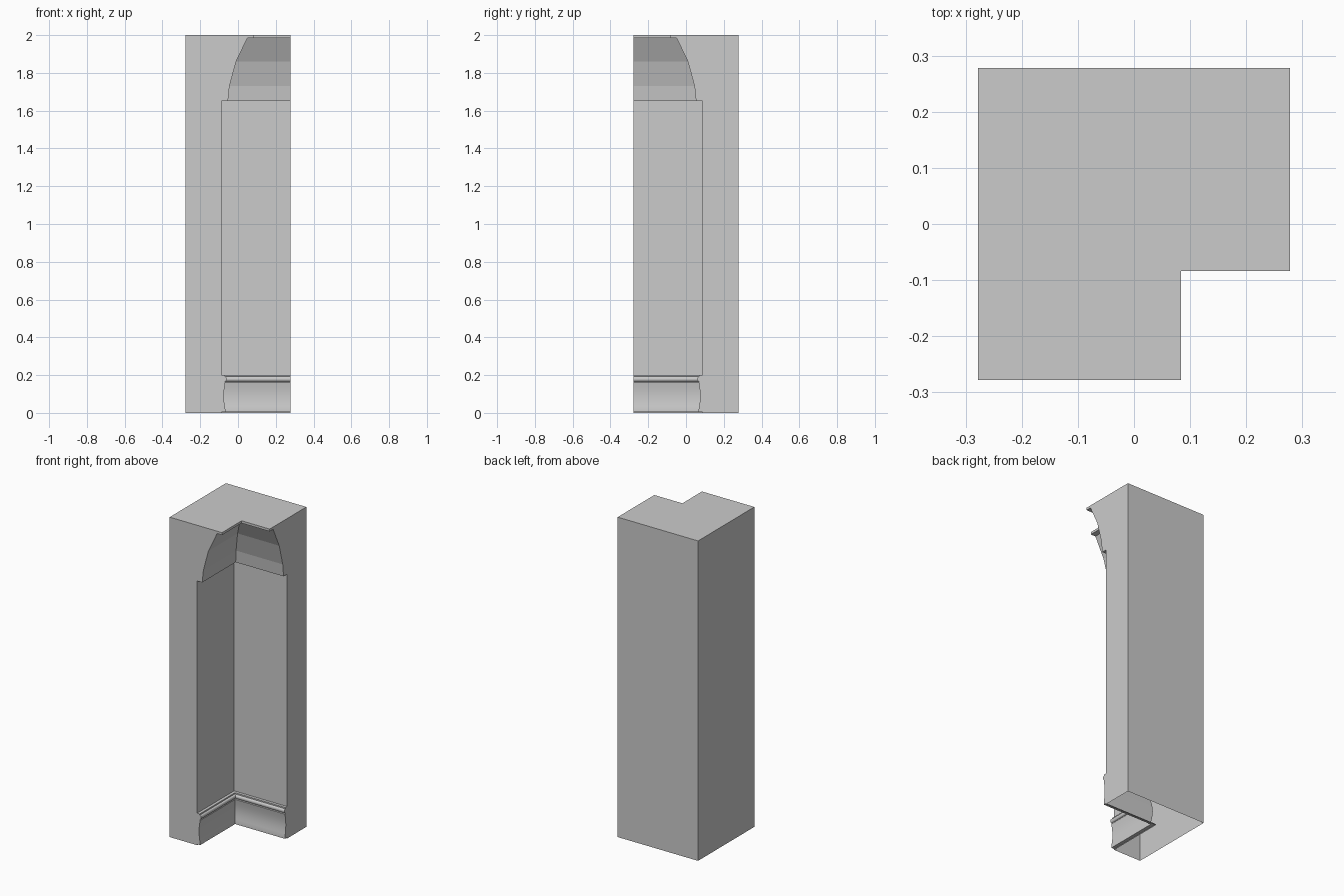
import bpy
import bmesh
import math

default = bpy.data.objects.get("Cube")
if default:
    bpy.data.objects.remove(default)

HALF = 0.278     # half width of the square footprint
WALL = -0.088    # inner wall surface
BASE_TOP = 0.2

# Single plain material
grey = bpy.data.materials.new("plain grey")
grey.use_nodes = True
colour = (0.6, 0.6, 0.6, 1)
grey.diffuse_color = colour
grey.node_tree.nodes["Principled BSDF"].inputs["Base Color"].default_value = colour

# Skirting: hollow face, then a rounded bead on top (offset, height)
skirting = [(WALL, 0.0), (WALL, 0.006), (-0.067, 0.006), (-0.067, 0.018)]
for i in range(1, 9):
    t = i / 8
    skirting.append((-0.067 - 0.008 * math.sin(math.pi * t), 0.018 + 0.142 * t))
skirting.append((-0.07, 0.164))
for i in range(9):
    a = math.pi * (i / 8 - 0.5)
    skirting.append((-0.07 + 0.01 * math.cos(a), 0.179 + 0.013 * math.sin(a)))
skirting += [(-0.07, BASE_TOP), (WALL, BASE_TOP)]

# Faceted cove under a thin ceiling slab
cove = [(WALL, 1.652), (-0.053, 1.652), (-0.045, 1.73), (-0.01, 1.86),
        (0.05, 1.985), (0.084, 1.985), (0.084, 2.0)]

# Closed wall section, swept round the mitred inner corner
section = skirting + cove + [(-HALF, 2.0), (-HALF, 0.0)]
bm = bmesh.new()
front_end = [bm.verts.new((p, -HALF, z)) for p, z in section]
mitre = [bm.verts.new((p, -p, z)) for p, z in section]
side_end = [bm.verts.new((HALF, -p, z)) for p, z in section]

count = len(section)
for a, b in ((front_end, mitre), (mitre, side_end)):
    for i in range(count - 1):      # the underside stays open
        face = bm.faces.new((a[i], b[i], b[i + 1], a[i + 1]))
        z_mid = (section[i][1] + section[i + 1][1]) / 2
        face.smooth = z_mid < BASE_TOP - 0.002
bm.faces.new(front_end)
bm.faces.new(list(reversed(side_end)))

bm.normal_update()
for edge in bm.edges:
    if len(edge.link_faces) == 2:
        edge.smooth = edge.calc_face_angle(math.pi) < math.radians(35)

mesh = bpy.data.meshes.new("corner_wall")
bm.to_mesh(mesh)
bm.free()
mesh.materials.append(grey)
wall = bpy.data.objects.new("corner_wall", mesh)
bpy.context.collection.objects.link(wall)
